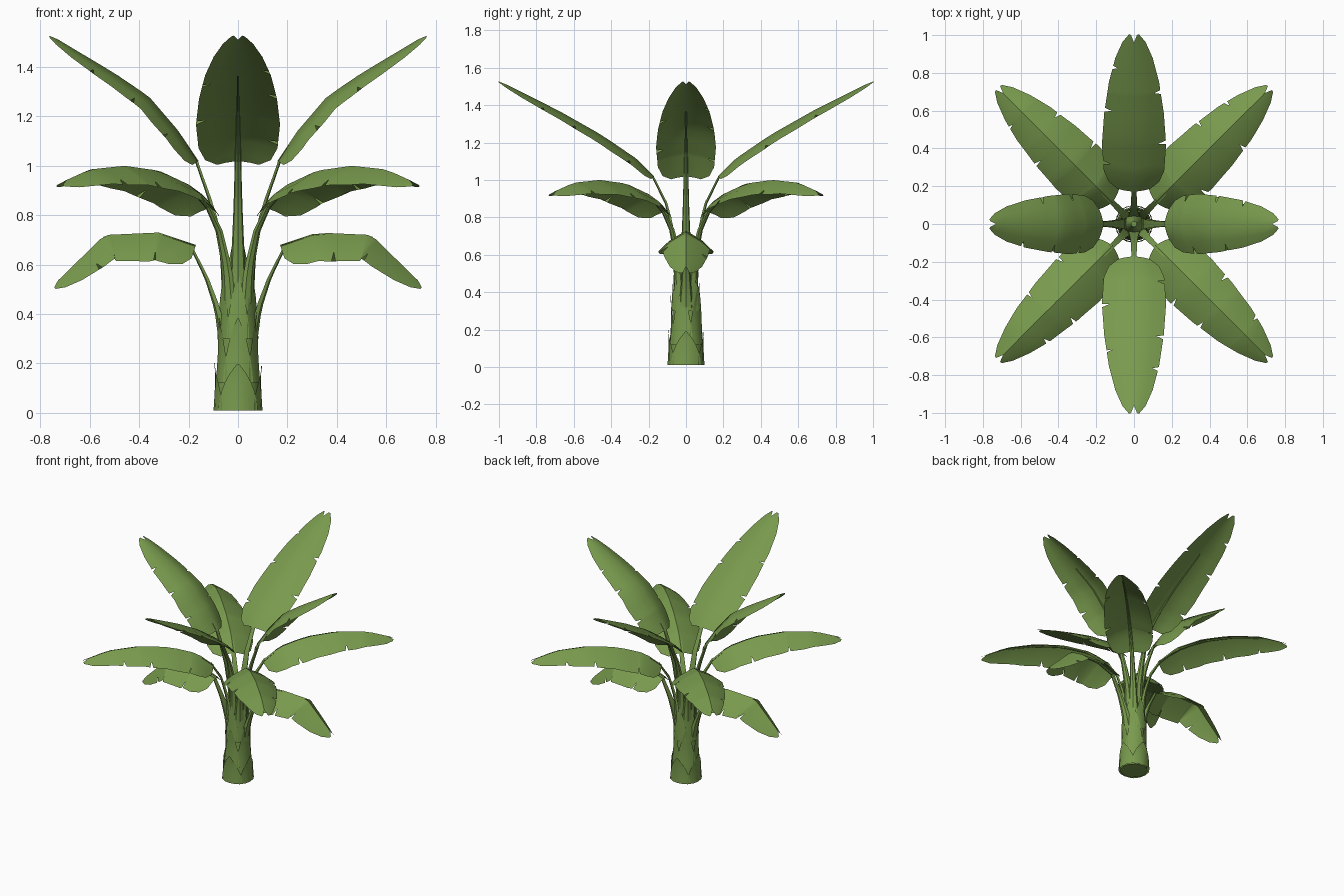
import bpy, math, random
from mathutils import Vector

if "Cube" in bpy.data.objects:
    bpy.data.objects.remove(bpy.data.objects["Cube"])

random.seed(4)

green = bpy.data.materials.new("leaf_green")
green.diffuse_color = (0.19, 0.325, 0.075, 1)
green.use_nodes = True
green.node_tree.nodes["Principled BSDF"].inputs["Base Color"].default_value = green.diffuse_color


def make(name, verts, faces, angle=35):
    me = bpy.data.meshes.new(name)
    me.from_pydata(verts, [], faces)
    me.materials.append(green)
    ob = bpy.data.objects.new(name, me)
    bpy.context.collection.objects.link(ob)
    bpy.ops.object.select_all(action='DESELECT')
    ob.select_set(True)
    bpy.context.view_layer.objects.active = ob
    bpy.ops.object.shade_smooth_by_angle(angle=math.radians(angle))
    return ob


def grid_faces(rows, cols, closed=False):
    return [(i * cols + j, i * cols + (j + 1) % cols, (i + 1) * cols + (j + 1) % cols, (i + 1) * cols + j)
            for i in range(rows - 1) for j in range(cols if closed else cols - 1)]


def interp(pts, x):
    for (a, fa), (b, fb) in zip(pts, pts[1:]):
        if x <= b:
            return fa + (fb - fa) * (x - a) / (b - a)
    return pts[-1][1]


def frame(path, t):
    """Point, tangent and normal of a radius/height path at t in 0..1."""
    ps = [Vector(p) for p in path]
    cum = [0]
    for a, b in zip(ps, ps[1:]):
        cum.append(cum[-1] + (b - a).length)

    def at(q):
        q = min(max(q, 0), 1) * cum[-1]
        return Vector((interp([(c, p.x) for c, p in zip(cum, ps)], q),
                       interp([(c, p.y) for c, p in zip(cum, ps)], q)))
    tan = (at(t + .06) - at(t - .06)).normalized()
    return at(t), tan, Vector((-tan.y, tan.x))


WIDTH = [(0, .5), (.04, .78), (.12, .94), (.3, 1), (.5, .93), (.7, .78), (.85, .58), (.95, .36), (1, .16)]


def leaf(name, ang, path, hw, drop):
    """Drooping blade with torn edges and a split tip."""
    d, s = (math.cos(ang), math.sin(ang)), (-math.sin(ang), math.cos(ang))
    tears = [(c + random.uniform(-.05, .05), side) for c, side in
             ((.2, 1), (.3, -1), (.5, 1), (.6, -1), (.75, 1))]
    ts = {k[0] for k in WIDTH} | {.2, .4, .6, .78}
    for c, _ in tears:
        ts |= {c - .012, c, c + .012}
    ts = sorted(ts)
    us = (-1, -.6, 0, .6, 1)
    verts = []
    for t in ts:
        w = interp(WIDTH, t)
        for u in us:
            v = u
            if abs(u) == 1 and any(t == c and side == u for c, side in tears):
                v = u * .76
            tt = t - .045 if (t == 1 and u == 0) else t
            p, _, n = frame(path, tt)
            p = p - n * drop * w * abs(v) ** 1.4
            verts.append((d[0] * p.x + s[0] * hw * w * v, d[1] * p.x + s[1] * hw * w * v, p.y))
    make(name, verts, grid_faces(len(ts), len(us)))


def stem(name, ang, path, w0, w1, rows=9):
    """Channelled stalk, wide at the trunk and narrow at the tip."""
    d, s = (math.cos(ang), math.sin(ang)), (-math.sin(ang), math.cos(ang))
    verts = []
    for i in range(rows):
        t = i / (rows - 1)
        p0, _, n = frame(path, t)
        w = w1 + (w0 - w1) * (1 - t) ** 1.6
        for k in range(5):
            a = math.radians(-100 + 50 * k)
            p = p0 - n * w * .7 * (math.cos(a) - .5)
            verts.append((d[0] * p.x + s[0] * w * math.sin(a), d[1] * p.x + s[1] * w * math.sin(a), p.y))
    make(name, verts, grid_faces(rows, 5, True))


# Leaf kinds: stalk path, blade path (radius, height), half width, droop
HIGH_SIDE = ([(.05, .4), (.06, .62), (.1, .82), (.17, 1.02)],
             [(.16, 1.02), (.24, 1.14), (.36, 1.28), (.5, 1.375), (.76, 1.53)], .16, .06)
HIGH_LONG = ([(.045, .4), (.06, .65), (.1, .86), (.18, 1.02)],
             [(.17, 1.02), (.26, 1.11), (.45, 1.24), (.68, 1.37), (1.0, 1.53)], .17, .045)
MID = ([(.055, .36), (.07, .58), (.11, .73), (.18, .84)],
       [(.16, .83), (.27, .92), (.45, .98), (.65, 1.0), (.85, .985), (1.02, .93)], .16, .09)
LOW = ([(.065, .3), (.085, .42), (.13, .55), (.19, .67)],
       [(.17, .68), (.32, .73), (.54, .72), (.75, .515)], .15, .115)

plan = []
for a in (0, 180):
    plan += [("high_side", a, HIGH_SIDE), ("low", a, LOW)]
for a in (90, 270):
    plan.append(("high_long", a, HIGH_LONG))
for a in (45, 135, 225, 315):
    plan.append(("middle", a, MID))

for label, a, (stalk, blade, hw, drop) in plan:
    r = math.radians(a)
    leaf(f"{label}_leaf_{a}", r, blade, hw, drop)
    stem(f"{label}_stalk_{a}", r, stalk, .042, .014)
    # midrib just under the blade
    under = [(x + .004, z - .008) for x, z in blade[:-1]]
    stem(f"{label}_midrib_{a}", r, under, .013, .004)

# Trunk
TRUNK = [(.01, .092), (.1, .086), (.22, .076), (.36, .07), (.48, .06), (.6, .04), (.72, .015)]
n = 12
verts = [(r * math.cos(2 * math.pi * k / n), r * math.sin(2 * math.pi * k / n), z)
         for z, r in TRUNK for k in range(n)]
make("trunk", verts, grid_faces(len(TRUNK), n, True) +
     [tuple(range(n))[::-1], tuple(range(n * (len(TRUNK) - 1), n * len(TRUNK)))])


def sheath(name, ang, z0, z1, spread, lift):
    """Pointed old leaf base wrapped round the trunk."""
    verts, rows = [], 6
    for i in range(rows):
        t = i / (rows - 1)
        z = z0 + (z1 - z0) * t
        half = spread * (1 - t ** 2) + .04
        for k in range(5):
            u = k / 2 - 1
            rad = interp(TRUNK, z) + lift + .008 * t ** 3 + .004 * abs(u)
            a = ang + half * u
            verts.append((rad * math.cos(a), rad * math.sin(a), z))
    make(name, verts, grid_faces(rows, 5))


# Overlapping sheaths, three tiers
for tier, (count, z0, z1, spread, lift, turn) in enumerate((
        (4, .01, .2, .85, .007, 90), (5, .12, .4, .7, .004, 54), (6, .3, .56, .55, .006, 30))):
    for k in range(count):
        sheath(f"sheath_{tier}_{k}", math.radians(turn + 360 * k / count), z0,
               z1 + random.uniform(-.03, .03), spread, lift)
